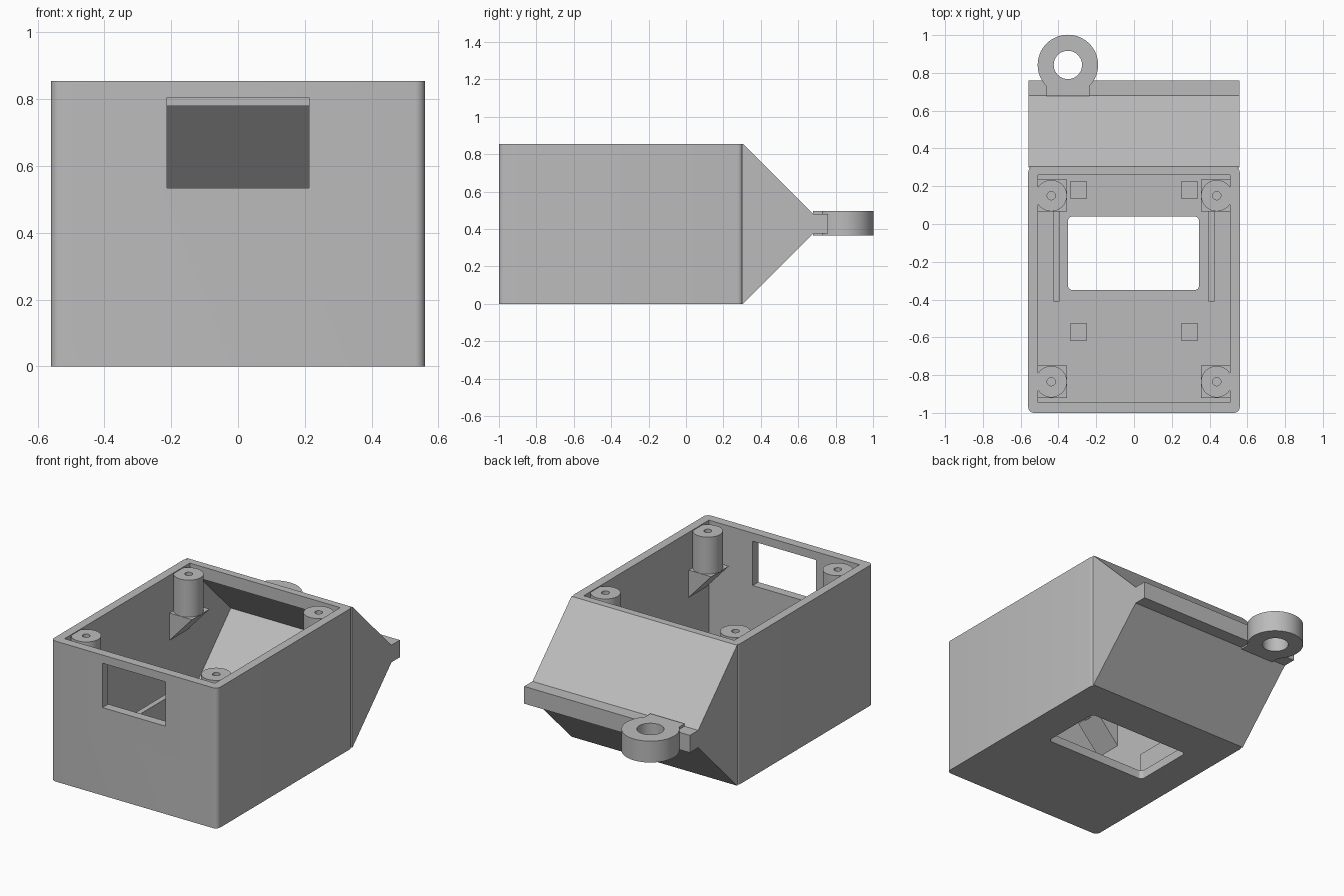
import bpy, bmesh, math

if "Cube" in bpy.data.objects:
    bpy.data.objects.remove(bpy.data.objects["Cube"], do_unlink=True)

grey = bpy.data.materials.new("plain grey")
grey.use_nodes = True
grey.diffuse_color = (0.5, 0.5, 0.5, 1)
grey.node_tree.nodes["Principled BSDF"].inputs["Base Color"].default_value = (0.5, 0.5, 0.5, 1)

PLACE = {"x": lambda u, v, w: (w, u, v),
         "y": lambda u, v, w: (u, w, v),
         "z": lambda u, v, w: (u, v, w)}


def prism(name, points, lo, hi, axis="z"):
    """Extrude a 2D outline along an axis from lo to hi."""
    bm = bmesh.new()
    place = PLACE[axis]
    low = [bm.verts.new(place(u, v, lo)) for u, v in points]
    high = [bm.verts.new(place(u, v, hi)) for u, v in points]
    bm.faces.new(low)
    bm.faces.new(high)
    for i in range(len(points)):
        j = (i + 1) % len(points)
        bm.faces.new((low[i], low[j], high[j], high[i]))
    bmesh.ops.recalc_face_normals(bm, faces=bm.faces)
    mesh = bpy.data.meshes.new(name)
    bm.to_mesh(mesh)
    bm.free()
    mesh.materials.append(grey)
    obj = bpy.data.objects.new(name, mesh)
    bpy.context.collection.objects.link(obj)
    return obj


def rect(u0, u1, v0, v1):
    return [(u0, v0), (u1, v0), (u1, v1), (u0, v1)]


def circle(u, v, r, n=48):
    return [(u + r * math.cos(math.tau * i / n), v + r * math.sin(math.tau * i / n)) for i in range(n)]


def round_rect(u0, u1, v0, v1, r, n=6):
    corners = [(u1 - r, v1 - r), (u0 + r, v1 - r), (u0 + r, v0 + r), (u1 - r, v0 + r)]
    return [(cu + r * math.cos((q + i / n) * math.pi / 2), cv + r * math.sin((q + i / n) * math.pi / 2))
            for q, (cu, cv) in enumerate(corners) for i in range(n + 1)]


def combine(target, tool, operation="DIFFERENCE"):
    """Apply a boolean and drop the tool."""
    mod = target.modifiers.new("bool", "BOOLEAN")
    mod.operation, mod.solver, mod.object = operation, "EXACT", tool
    bpy.context.view_layer.objects.active = target
    bpy.ops.object.modifier_apply(modifier=mod.name)
    bpy.data.objects.remove(tool, do_unlink=True)


def smooth(obj):
    bpy.ops.object.select_all(action="DESELECT")
    obj.select_set(True)
    bpy.context.view_layer.objects.active = obj
    bpy.ops.object.shade_smooth_by_angle(angle=math.radians(30))


HEIGHT, MID, INNER, FLOOR, BACK = 0.855, 0.43, 0.507, 0.053, 0.305


def wedge_cavity():
    outline = [(0.2, 0.075), (BACK, 0.075), (0.655, MID), (BACK, 0.78), (0.2, 0.78)]
    return prism("wedge_cavity", outline, -INNER, INNER, "x")


# Open-topped case with front and floor windows
case = prism("case", round_rect(-0.56, 0.56, -1, BACK, 0.03), 0, HEIGHT)
combine(case, prism("cavity", rect(-INNER, INNER, -0.945, 0.26), FLOOR, 1))
combine(case, wedge_cavity())
combine(case, prism("front_window", rect(-0.213, 0.213, 0.535, 0.805), -1.1, -0.9, "y"))
combine(case, prism("floor_window", round_rect(-0.35, 0.345, -0.35, 0.04, 0.025), -0.1, 0.1))
smooth(case)

# Hollow wedge on the back, ending in a flange
half = [(0.3, HEIGHT), (BACK, HEIGHT), (0.68, 0.48), (0.76, 0.48)]
outline = half + [(y, HEIGHT - z) for y, z in reversed(half)]
wedge = prism("back_wedge", outline, -0.558, 0.558, "x")
combine(wedge, wedge_cavity())

# Hanging ring with its tab
ring = prism("hanging_ring", circle(-0.35, 0.842, 0.16, 64), 0.365, 0.495)
combine(ring, prism("tab", rect(-0.465, -0.235, 0.678, 0.8), 0.365, 0.495), "UNION")
combine(ring, prism("ring_hole", circle(-0.35, 0.842, 0.075), 0.3, 0.6))
smooth(ring)

for side, label in ((-1, "right"), (1, "left")):
    for y, end in ((0.15, "back"), (-0.835, "front")):
        # Screw post with a blind hole
        post = prism(f"{end}_{label}_post", circle(side * 0.438, y, 0.083), 0.62, 0.85)
        combine(post, prism("screw_hole", circle(side * 0.438, y, 0.022, 24), 0.66, 0.9))
        smooth(post)
        # Triangular bracket under the post
        bracket = [(side * 0.515, 0.45), (side * 0.515, 0.625), (side * 0.355, 0.625)]
        prism(f"{end}_{label}_bracket", bracket, y - 0.085, y + 0.085, "y")
    # Floor rail
    prism(f"{label}_rail", rect(side * 0.41 - 0.016, side * 0.41 + 0.016, -0.41, 0.07), 0.04, 0.21)
    # Square floor pads
    for y, end in ((0.18, "back"), (-0.573, "front")):
        x = side * 0.293
        prism(f"{end}_{label}_pad", rect(x - 0.045, x + 0.045, y - 0.045, y + 0.045), 0.04, 0.1)
